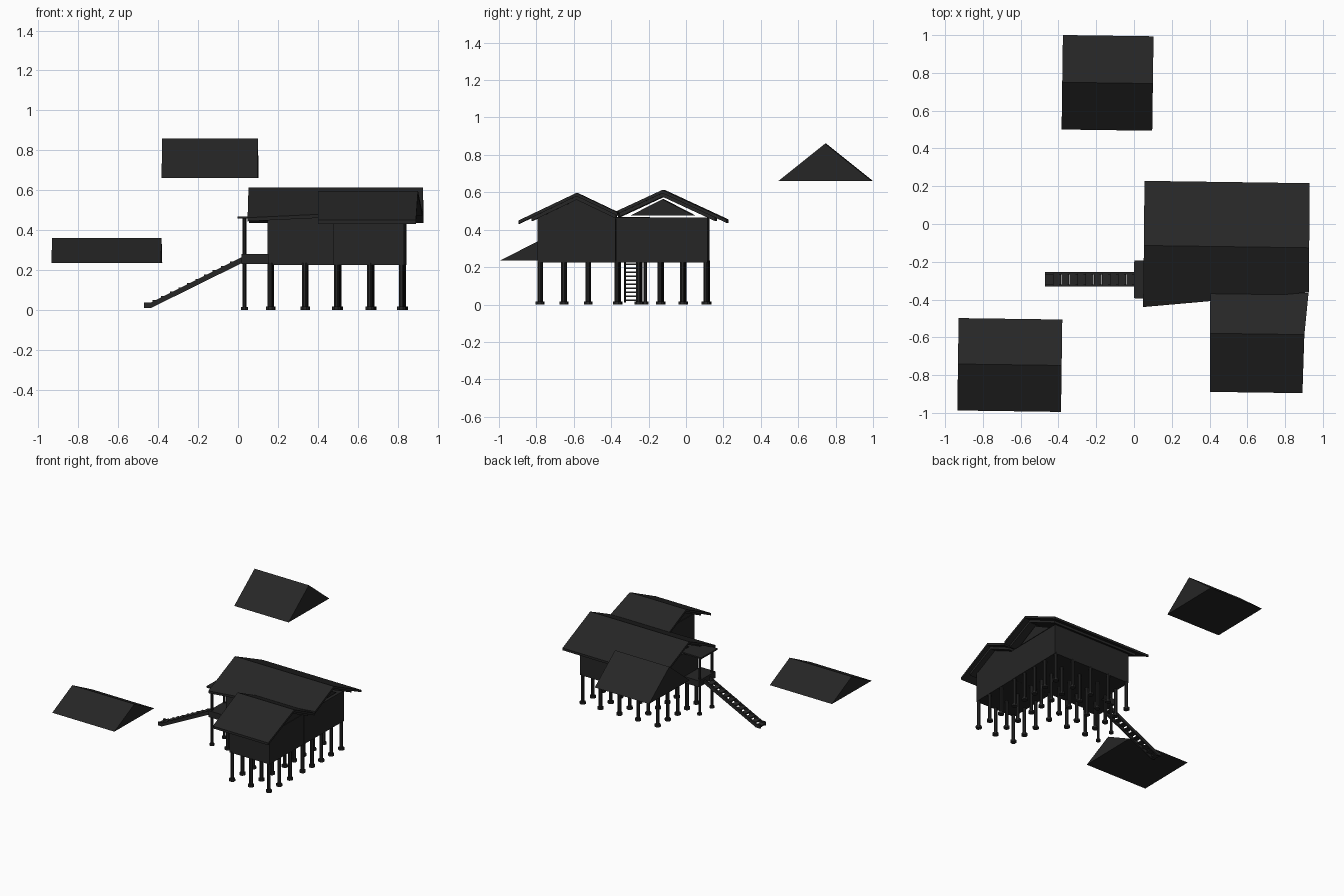
import bpy, math
from mathutils import Matrix, Vector

if "Cube" in bpy.data.objects:
    bpy.data.objects.remove(bpy.data.objects["Cube"])

dark = bpy.data.materials.new("dark charcoal")
dark.diffuse_color = (0.019, 0.019, 0.019, 1)
dark.use_nodes = True
dark.node_tree.nodes["Principled BSDF"].inputs["Base Color"].default_value = dark.diffuse_color
TURN = math.radians(-0.8)          # the whole site is turned very slightly
HOUSE = Vector((0.5, -0.3, 0))


def make(name, verts, faces, pivot=HOUSE):
    """Mesh object, turned slightly about a pivot (None = straight)."""
    if pivot is not None:
        r = Matrix.Rotation(TURN, 3, 'Z')
        verts = [r @ (Vector(v) - pivot) + pivot for v in verts]
    me = bpy.data.meshes.new(name)
    me.from_pydata([tuple(v) for v in verts], [], faces)
    me.materials.append(dark)
    ob = bpy.data.objects.new(name, me)
    bpy.context.collection.objects.link(ob)
    return ob


def loft(name, a, b, pivot=HOUSE):
    """Solid between two matching outlines."""
    n = len(a)
    faces = [(i, i + n, (i + 1) % n + n, (i + 1) % n) for i in range(n)]
    faces += [tuple(range(n)), tuple(range(2 * n - 1, n - 1, -1))]
    return make(name, list(a) + list(b), faces, pivot)


def box(name, x, y, z, pivot=HOUSE):
    ring = [(x[0], y[0]), (x[1], y[0]), (x[1], y[1]), (x[0], y[1])]
    return loft(name, [(*p, z[1]) for p in ring], [(*p, z[0]) for p in ring], pivot)


def column(name, cx, cy, r, z0, z1):
    ring = [(cx + r * math.cos(math.tau * (i + .5) / 8),
             cy + r * math.sin(math.tau * (i + .5) / 8)) for i in range(8)]
    return loft(name, [(*p, z1) for p in ring], [(*p, z0) for p in ring])


def prism(name, x, y, z, ridge, pivot=HOUSE):
    """Closed gable prism, ridge along x."""
    a, b = [[(px, y[0], z[0]), (px, ridge, z[1]), (px, y[1], z[0])] for px in x]
    return loft(name, a, b, pivot)


def roof(name, left, right, top, slope, thick):
    """Gable sheet; left and right list (x, y) of back eave, ridge, front eave."""
    def section(pts):
        ry = pts[1][1]
        up = [(x, y, top - slope * abs(y - ry)) for x, y in pts]
        return up + [(x, y, z - thick) for x, y, z in reversed(up)]
    return loft(name, section(left), section(right))


# Raised rooms
box("main_hall_walls", (0.15, 0.84), (-0.37, 0.12), (0.225, 0.465))
box("side_wing_walls", (0.485, 0.838), (-0.79, -0.371), (0.225, 0.465))
prism("main_gable_fill", (0.17, 0.83), (-0.29, 0.045), (0.477, 0.563), -0.122)
prism("side_wing_gable_fill", (0.49, 0.834), (-0.79, -0.37), (0.46, 0.562), -0.58)

# Roof sheets and the smaller layer beneath them
roof("main_roof", [(0.048, 0.222), (0.05, -0.12), (0.05, -0.446)],
     [(0.923, 0.222), (0.925, -0.12), (0.928, -0.356)], 0.613, 0.463, 0.018)
roof("main_roof_lining", [(0.12, 0.16), (0.12, -0.12), (0.12, -0.37)],
     [(0.88, 0.16), (0.88, -0.12), (0.88, -0.35)], 0.596, 0.463, 0.02)
roof("side_wing_roof", [(0.405, -0.36), (0.406, -0.58), (0.41, -0.89)],
     [(0.925, -0.36), (0.906, -0.58), (0.90, -0.89)], 0.597, 0.476, 0.018)
roof("side_wing_roof_lining", [(0.45, -0.37), (0.45, -0.58), (0.45, -0.82)],
     [(0.875, -0.37), (0.875, -0.58), (0.875, -0.82)], 0.58, 0.476, 0.02)

# Stilts with feet, under the L-shaped plan
xs = [0.162, 0.335, 0.5, 0.667, 0.825]
spots = [(x, y) for x in xs for y in (0.11, -0.015, -0.135, -0.25, -0.365)]
spots += [(x, y) for x in xs[2:] for y in (-0.52, -0.65, -0.778)]
for x, y in spots:
    column("stilt", x, y, 0.0135, 0, 0.235)
    column("stilt_foot", x, y, 0.023, 0, 0.017)

# Porch: deck, awning and posts
box("porch_deck", (0.02, 0.155), (-0.40, -0.20), (0.23, 0.28))
box("porch_awning", (0.0, 0.155), (-0.40, -0.20), (0.457, 0.468))
for y in (-0.375, -0.225):
    column("porch_post", 0.032, y, 0.010, 0, 0.46)
    column("porch_post_foot", 0.032, y, 0.018, 0, 0.015)

# Stairs: two side rails and treads
rail = [(-0.47, 0.01), (-0.435, 0.01), (0.02, 0.235), (0.02, 0.265),
        (-0.435, 0.037), (-0.47, 0.037)]
for y in (-0.332, -0.267):
    loft("stair_rail", [(x, y, z) for x, z in rail],
         [(x, y + 0.012, z) for x, z in rail], None)
for i in range(11):
    x, z = -0.45 + 0.043 * i, 0.018 + 0.0215 * i
    box("stair_tread", (x - 0.021, x + 0.021), (-0.325, -0.262), (z, z + 0.009), None)

# Two loose gable prisms standing apart from the house
prism("low_loose_roof", (-0.932, -0.383), (-0.991, -0.502), (0.235, 0.36), -0.745,
      Vector((-0.657, -0.747, 0)))
prism("high_loose_roof", (-0.38, 0.10), (0.497, 0.997), (0.66, 0.86), 0.747,
      Vector((-0.14, 0.747, 0)))
